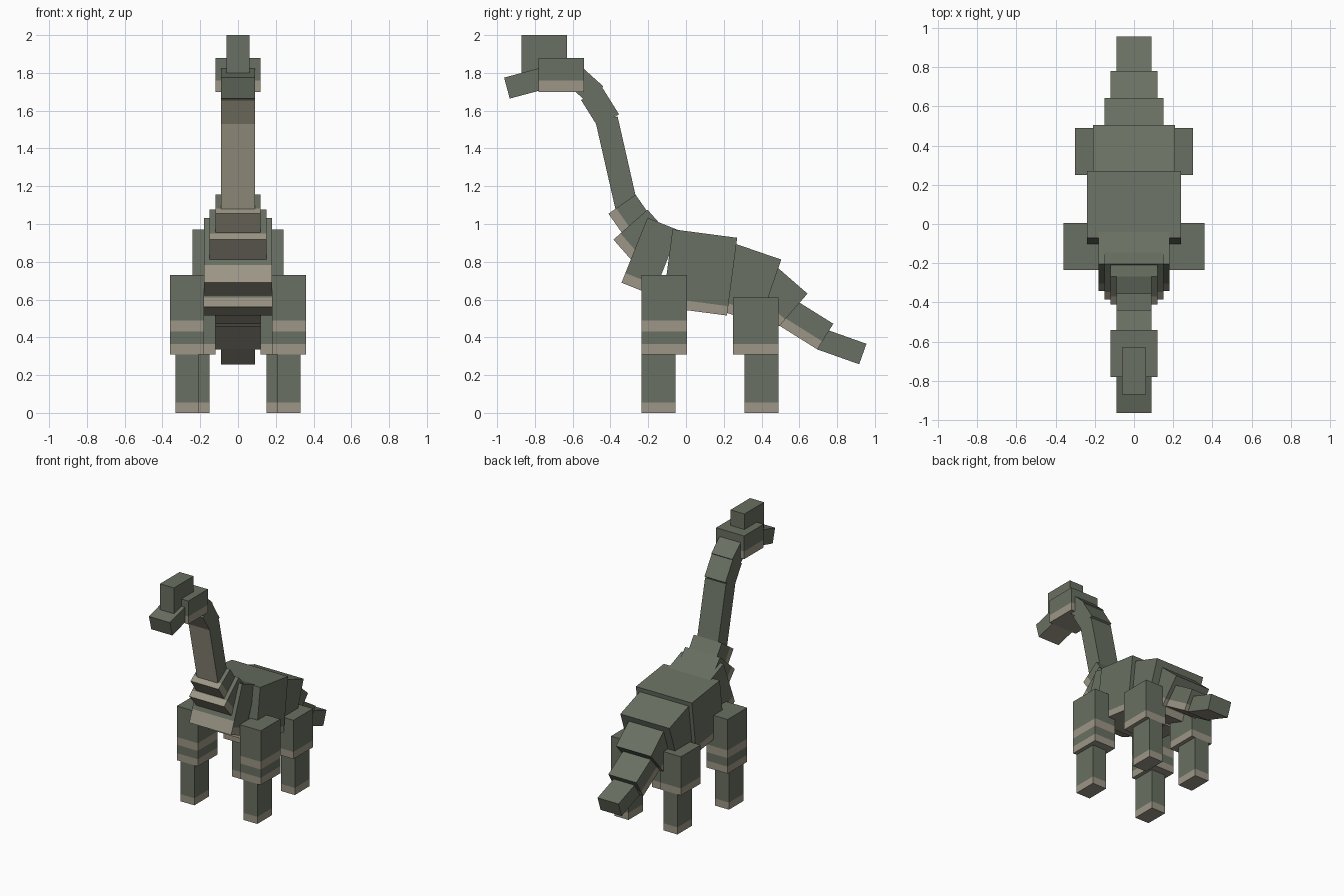
import bpy, bmesh, math
from mathutils import Matrix

cube = bpy.data.objects.get("Cube")
if cube:
    bpy.data.objects.remove(cube, do_unlink=True)


def material(name, rgb):
    mat = bpy.data.materials.new(name)
    mat.use_nodes = True
    colour = (*rgb, 1.0)
    mat.diffuse_color = colour
    mat.node_tree.nodes["Principled BSDF"].inputs["Base Color"].default_value = colour
    return mat


MOSS = material("moss green", (0.141, 0.162, 0.122))
TAN = material("belly tan", (0.332, 0.305, 0.238))


def block(name, y, z, pitch, length, height, half, x=0.0, bands=(), belly=True, front=0.0):
    """Box hung from its top front edge, pitched down towards the tail.
    bands: tan height ranges above the underside; front: tan height on the front face."""
    bm = bmesh.new()
    bmesh.ops.create_cube(bm, size=1.0)
    bmesh.ops.transform(bm, verts=bm.verts, matrix=(
        Matrix.Translation((0, length / 2, -height / 2))
        @ Matrix.Diagonal((half * 2, length, height, 1))))
    cuts = {h for band in bands for h in band if 0 < h < height}
    if front:
        cuts.add(front)
    for h in cuts:
        bmesh.ops.bisect_plane(bm, geom=bm.verts[:] + bm.edges[:] + bm.faces[:],
                               plane_co=(0, 0, h - height), plane_no=(0, 0, 1))
    bm.normal_update()
    for face in bm.faces:
        h = face.calc_center_median().z + height
        if face.normal.z < -0.5:
            tan = belly
        elif face.normal.z > 0.5:
            tan = False
        else:
            tan = any(low < h < high for low, high in bands)
            tan = tan or (face.normal.y < -0.5 and h < front)
        face.material_index = int(tan)
    mesh = bpy.data.meshes.new(name)
    bm.to_mesh(mesh)
    bm.free()
    mesh.materials.append(MOSS)
    mesh.materials.append(TAN)
    obj = bpy.data.objects.new(name, mesh)
    obj.location = (x, y, z)
    obj.rotation_euler.x = -math.radians(pitch)
    bpy.context.collection.objects.link(obj)
    return obj


HEM = ((0, 0.05),)
FOOT = ((0, 0.055),)

# Head
block("crest", -0.87, 2.0, 0, 0.24, 0.21, 0.06, belly=False)
block("head", -0.78, 1.88, 0, 0.24, 0.18, 0.12, bands=((0, 0.06),))
block("snout", -0.963, 1.775, -15, 0.24, 0.115, 0.09)

# Neck
block("neck_top", -0.587, 1.863, 42, 0.2, 0.12, 0.09)
block("neck_bend", -0.445, 1.725, 58, 0.17, 0.13, 0.09)
block("neck_long", -0.362, 1.569, 77.2, 0.5, 0.12, 0.09)
block("neck_base_upper", -0.267, 1.155, 55, 0.2, 0.175, 0.12, bands=HEM)
block("neck_base_lower", -0.204, 1.076, 48.6, 0.2, 0.24, 0.15, bands=HEM)

# Torso
block("chest", -0.204, 1.033, 21.8, 0.18, 0.37, 0.18, bands=FOOT, front=0.1)
block("body", -0.071, 0.972, 7.5, 0.345, 0.415, 0.24, bands=HEM)
block("hips", 0.23, 0.906, 19, 0.29, 0.36, 0.21, bands=HEM)

# Tail
block("tail_base", 0.447, 0.802, 41, 0.26, 0.23, 0.15, bands=HEM)
block("tail_middle", 0.551, 0.615, 32, 0.27, 0.16, 0.12, bands=HEM)
block("tail_tip", 0.729, 0.446, 19.5, 0.24, 0.115, 0.09)

# Legs, one set per side
for side, sign in (("left", 1), ("right", -1)):
    block(f"front_upper_leg_{side}", -0.235, 0.73, 0, 0.24, 0.42, 0.09,
          x=sign * 0.27, bands=FOOT + ((0.12, 0.18),))
    block(f"front_lower_leg_{side}", -0.235, 0.31, 0, 0.18, 0.31, 0.06,
          x=sign * 0.27, bands=FOOT)
    block(f"rear_upper_leg_{side}", 0.25, 0.61, 0, 0.24, 0.3, 0.09,
          x=sign * 0.21, bands=FOOT)
    block(f"rear_lower_leg_{side}", 0.31, 0.31, 0, 0.18, 0.31, 0.06,
          x=sign * 0.21, bands=FOOT)
